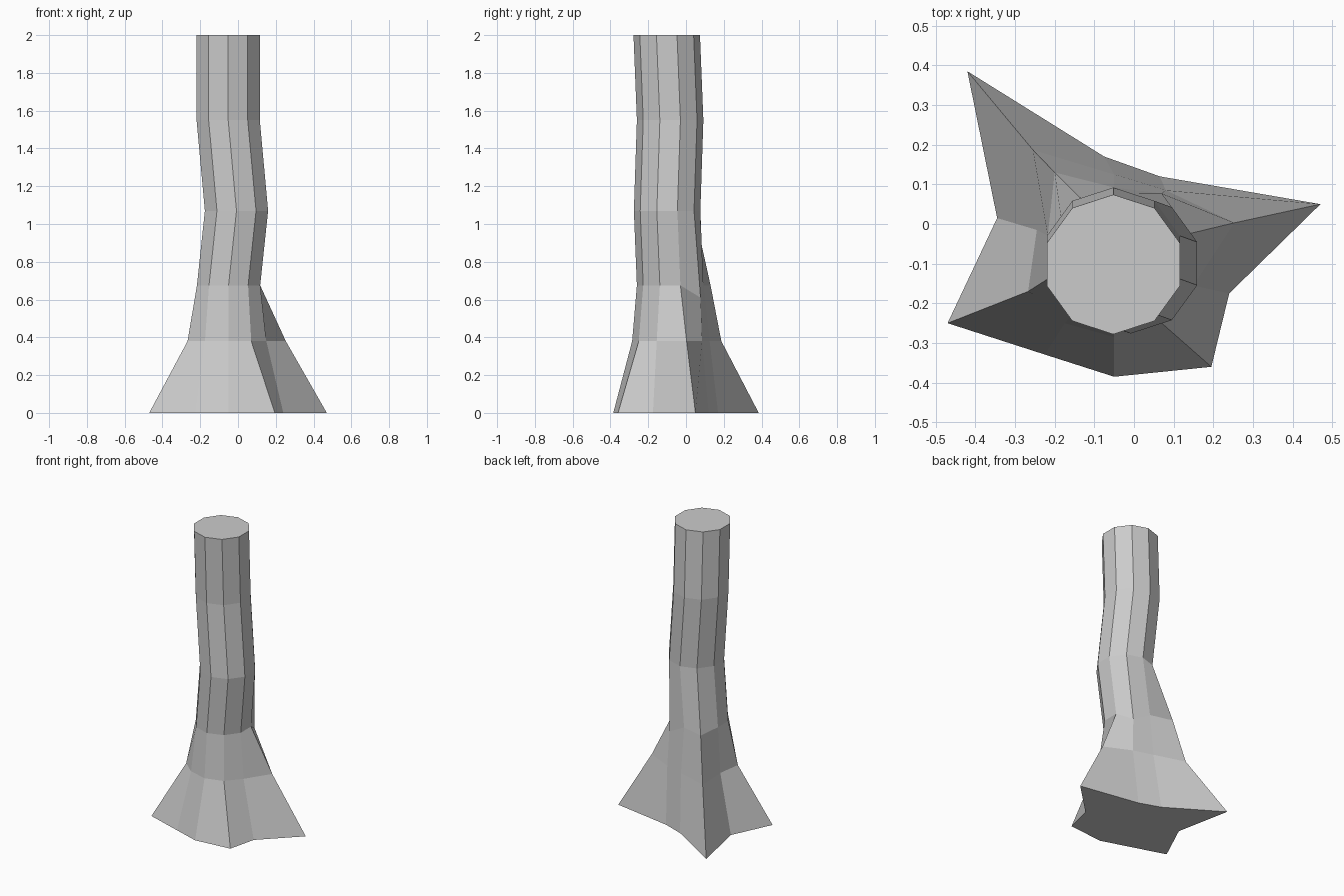
import bpy, bmesh
from math import sin, cos, radians

if "Cube" in bpy.data.objects:
    bpy.data.objects.remove(bpy.data.objects["Cube"])

SIDES = 10


def ring(cx, cy, z, r=0.176):
    """Regular decagon, first corner at 126 degrees, counter-clockwise."""
    return [(cx + r * cos(radians(126 + 36 * i)), cy + r * sin(radians(126 + 36 * i)), z)
            for i in range(SIDES)]


def outline(points, z):
    return [(x, y, z) for x, y in points]


# Root flare: ground outline with three pointed roots, then the narrower ring above
ground = outline([(-.42, .385), (-.345, .015), (-.47, -.25), (-.225, -.329), (-.05, -.385),
                  (.195, -.36), (.24, -.175), (.47, .05), (.065, .12), (-.075, .17)], 0)
flare = outline([(-.255, .187), (-.245, -.015), (-.267, -.17), (-.175, -.25), (-.05, -.285),
                 (.07, -.25), (.15, -.155), (.253, .003), (.08, .085), (-.05, .125)], 0.38)

# Trunk: slightly wandering decagon; the lowest ring is pulled toward the roots
neck = ring(-.05, -.084, 0.675)
neck[0] = (-.2, .13, 0.675)
neck[8] = (.07, .077, 0.61)
rings = [ground, flare, neck,
         ring(-.008, -.10, 1.07), ring(-.052, -.084, 1.55), ring(-.052, -.102, 2.0)]

bm = bmesh.new()
loops = [[bm.verts.new(p) for p in r] for r in rings]
for low, high in zip(loops, loops[1:]):
    for i in range(SIDES):
        j = (i + 1) % SIDES
        bm.faces.new((low[i], low[j], high[j], high[i]))

# Flat cut at the top and underside
bm.faces.new(loops[-1])
bm.faces.new(loops[0][::-1])

mesh = bpy.data.meshes.new("tree_trunk")
bm.to_mesh(mesh)
bm.free()
bpy.context.collection.objects.link(bpy.data.objects.new("tree_trunk", mesh))
